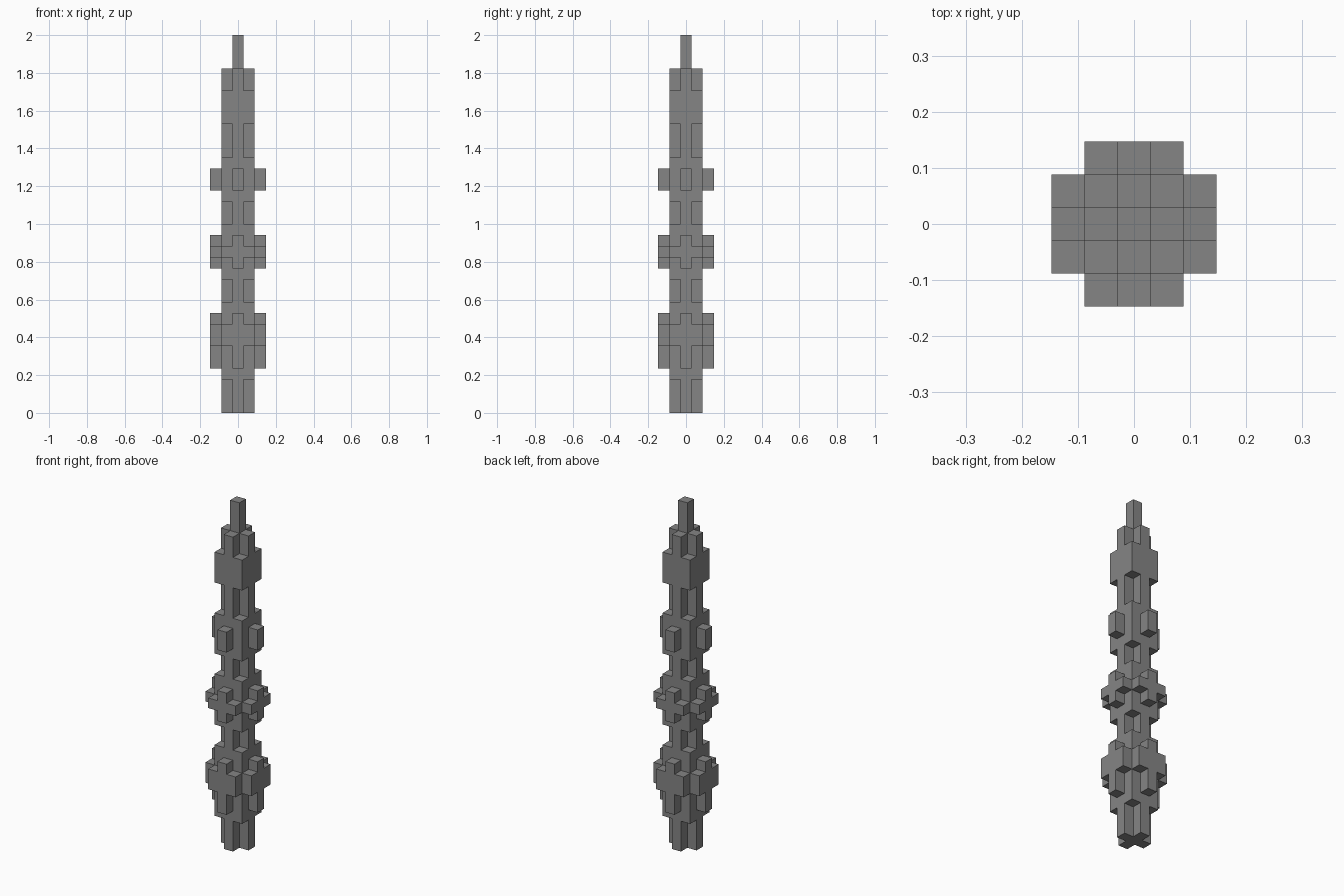
import bpy
import bmesh
from math import cos, sin, pi
from mathutils import Matrix, Vector

if "Cube" in bpy.data.objects:
    bpy.data.objects.remove(bpy.data.objects["Cube"])

U = 2 / 34  # one block

stone = bpy.data.materials.new("grey stone")
stone.use_nodes = True
grey = (0.235, 0.235, 0.235, 1)
stone.diffuse_color = grey
stone.node_tree.nodes["Principled BSDF"].inputs["Base Color"].default_value = grey


def prism(bm, outline, extrude, place):
    """Extrude a closed outline along a vector, all measured in blocks."""
    points = [Vector(p) for p in outline]
    lower = [bm.verts.new(place @ p) for p in points]
    upper = [bm.verts.new(place @ (p + Vector(extrude))) for p in points]
    bm.faces.new(lower)
    bm.faces.new(upper)
    n = len(points)
    for i in range(n):
        j = (i + 1) % n
        bm.faces.new((lower[i], lower[j], upper[j], upper[i]))


def make(name, outline, extrude, turns=1):
    """Build a part, repeated by quarter turns about the centre line."""
    bm = bmesh.new()
    for k in range(turns):
        prism(bm, outline, extrude, Matrix.Scale(U, 4) @ Matrix.Rotation(k * pi / 2, 4, "Z"))
    bmesh.ops.recalc_face_normals(bm, faces=bm.faces)
    mesh = bpy.data.meshes.new(name)
    bm.to_mesh(mesh)
    bm.free()
    mesh.materials.append(stone)
    obj = bpy.data.objects.new(name, mesh)
    bpy.context.collection.objects.link(obj)


def rect(a, b, c, d):
    return [(a, c), (b, c), (b, d), (a, d)]


def quarter_turned(points):
    """Repeat a run of outline points around four quarter turns."""
    return [(round(cos(k * pi / 2)) * x - round(sin(k * pi / 2)) * y,
             round(sin(k * pi / 2)) * x + round(cos(k * pi / 2)) * y)
            for k in range(4) for x, y in points]


# Cross-shaped shaft and slim tip
cross = quarter_turned([(1.5, -.5), (1.5, .5), (.5, .5)])
make("shaft", [(x, y, 0) for x, y in cross], (0, 0, 31))
make("tip", [(x, y, 31) for x, y in rect(-.5, .5, -.5, .5)], (0, 0, 3))

# Corner posts that square off the shaft at each swelling
bands = {"base": (3, 10), "lower": (12, 17), "middle": (19, 23), "upper": (26, 29)}
for name, (low, high) in bands.items():
    make(name + "_corner_posts",
         [(x, y, low) for x, y in rect(.5, 1.5, .5, 1.5)], (0, 0, high - low), turns=4)


def fins(name, low, high, arm_low=None, arm_high=None):
    """Raised studs on all four sides, with side arms if given."""
    if arm_low is None:
        outline = rect(-.5, .5, low, high)
    else:
        right = [(.5, low), (.5, arm_low), (1.5, arm_low),
                 (1.5, arm_high), (.5, arm_high), (.5, high)]
        outline = right + [(-x, z) for x, z in reversed(right)]
    make(name, [(x, -2.5, z) for x, z in outline], (0, 1, 0), turns=4)


# Side studs
fins("base_studs", 4, 9, 6, 8)
fins("lower_studs", 13, 16, 14, 15)
fins("middle_studs", 20, 22)
